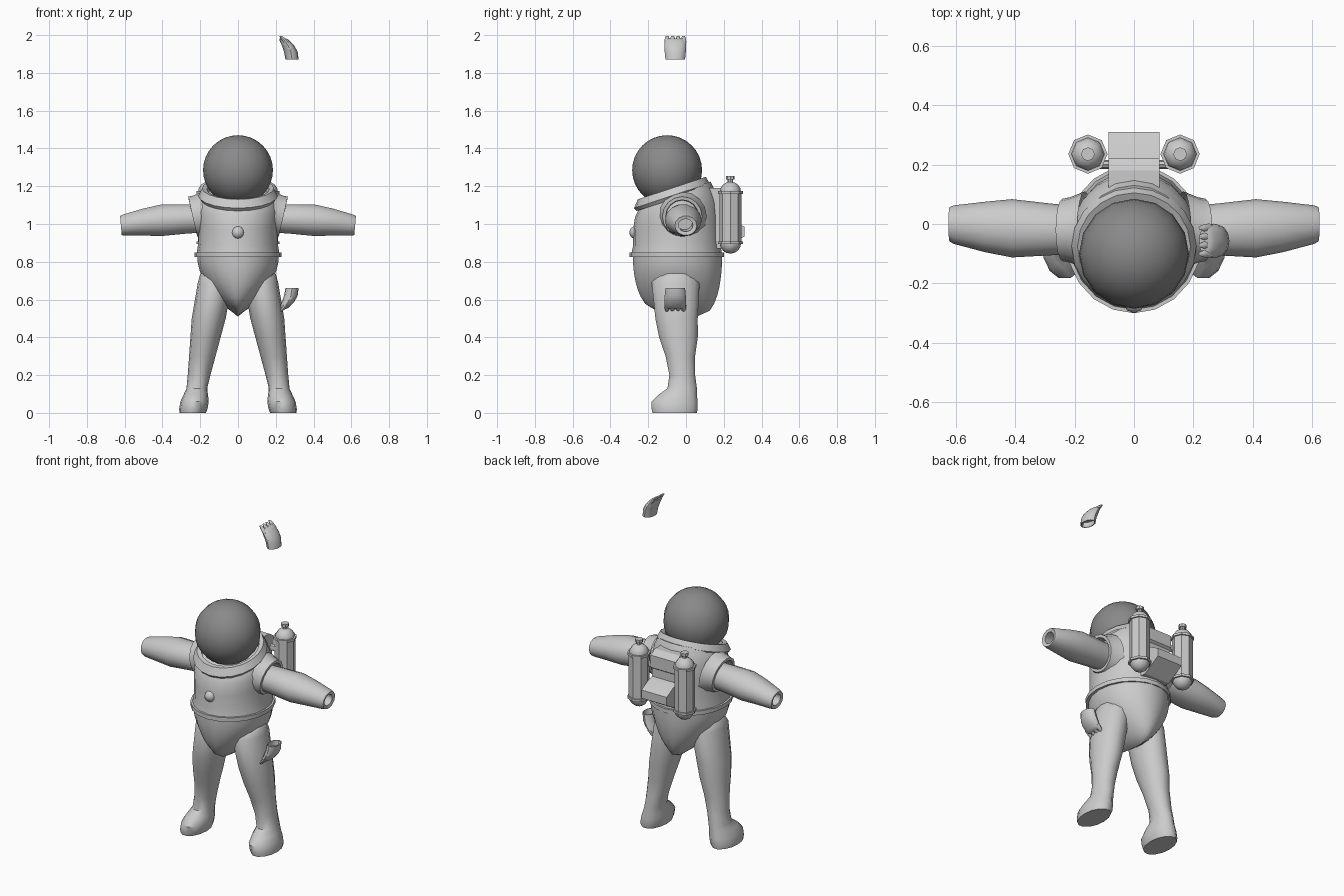
import bpy, bmesh, math
from mathutils import Vector

cube = bpy.data.objects.get("Cube")
if cube:
    bpy.data.objects.remove(cube, do_unlink=True)


def material(name, value):
    made = bpy.data.materials.new(name)
    made.use_nodes = True
    made.diffuse_color = (value, value, value, 1)
    shader = made.node_tree.nodes["Principled BSDF"]
    shader.inputs["Base Color"].default_value = made.diffuse_color
    return made


suit = material("suit grey", .6)
glass = material("helmet dark grey", .25)


def finish(name, bm, colour=suit, angle=40):
    """Turn the mesh into an object with smooth faces and sharp edges."""
    bmesh.ops.recalc_face_normals(bm, faces=bm.faces)
    mesh = bpy.data.meshes.new(name)
    bm.to_mesh(mesh)
    bm.free()
    part = bpy.data.objects.new(name, mesh)
    bpy.context.collection.objects.link(part)
    mesh.materials.append(colour)
    bpy.ops.object.select_all(action='DESELECT')
    part.select_set(True)
    bpy.context.view_layer.objects.active = part
    bpy.ops.object.shade_smooth_by_angle(angle=math.radians(angle))


def loft(name, rings, sides=16, along_x=False, mirror=1, slant=(0, 0), closed=True):
    """Skin elliptical rings of (centre, radius, radius); slant runs from first to last."""
    bm = bmesh.new()
    loops = []
    for index, (centre, wide, deep) in enumerate(rings):
        mix = index / (len(rings) - 1)
        tilt = slant[0] * (1 - mix) + slant[1] * mix
        loop = []
        for step in range(sides):
            turn = math.tau * step / sides
            u, v = wide * math.cos(turn), deep * math.sin(turn)
            offset = (tilt * v, u, v) if along_x else (u, v, tilt * v)
            point = Vector(centre) + Vector(offset)
            point.x *= mirror
            loop.append(bm.verts.new(point))
        loops.append(loop)
    for low, high in zip(loops, loops[1:]):
        for step in range(sides):
            following = (step + 1) % sides
            bm.faces.new((low[step], low[following], high[following], high[step]))
    if closed:
        bm.faces.new(loops[0])
        bm.faces.new(loops[-1])
    finish(name, bm)


def column(name, x, y, bottom, top, radius, sides=8):
    loft(name, [((x, y, z), radius, radius) for z in (bottom, top)], sides)


def ball(name, centre, radius, colour=suit, segments=8):
    bm = bmesh.new()
    bmesh.ops.create_uvsphere(bm, u_segments=segments, v_segments=segments, radius=radius)
    bmesh.ops.translate(bm, verts=bm.verts, vec=Vector(centre))
    finish(name, bm, colour, 60)


# Helmet and chest knob
ball("helmet", (0, -.1, 1.285), .185, glass, 16)
ball("chest_knob", (0, -.265, .955), .035)

# Torso: rings lean forward towards the neck
torso = ((.84, .22, .24), (.9, .21, .23), (1, .21, .23), (1.08, .215, .22),
         (1.13, .205, .2), (1.165, .185, .18))
loft("torso", [((0, -.05, z), wide, deep) for z, wide, deep in torso], 20, slant=(0, .33))

# Raised collar, open around the helmet
collar = ((1.13, .195), (1.15, .21), (1.19, .19), (1.185, .165), (1.12, .155))
loft("collar", [((0, -.075, z), radius, radius - .01) for z, radius in collar],
     20, slant=(.33, .33), closed=False)

# Waist belt
loft("belt", [((0, -.05, z), .23, .25) for z in (.825, .85)], 20)

# Pelvis: a rounded profile narrowing to the crotch
pelvis = []
for step in range(9):
    rise = max(step / 8, .01)
    swell = math.sin(rise * math.pi / 2)
    pelvis.append(((0, -.045, .52 + .31 * rise), .216 * swell ** .8, .24 * swell ** .2))
loft("pelvis", pelvis, 18, slant=(-.12, 0))

# Heights, depth positions and radii of the leg; radii of sleeve and armhole along the arm
leg = ((0, -.06, .07, .12), (.02, -.06, .075, .125), (.06, -.06, .075, .125),
       (.095, -.045, .065, .105), (.13, -.02, .055, .08), (.2, -.02, .06, .07),
       (.3, -.03, .07, .08), (.4, -.04, .08, .105), (.5, -.05, .09, .115),
       (.69, -.055, .09, .13), (.735, -.05, .085, .105), (.755, -.04, .07, .06))
sleeve = ((.19, .08, .076), (.28, .087, .08), (.41, .098, .085), (.5, .085, .073),
          (.605, .065, .057), (.62, .058, .052), (.615, .038, .034), (.52, .042, .038))
armhole = ((.165, .13), (.215, .11), (.24, .105), (.24, .088), (.19, .085))

for mirror, label in ((1, "left"), (-1, "right")):
    # Leg and boot in one skin, spreading towards the ground
    loft(label + "_leg", [((.24 - .17 * z, y, z), wide, deep) for z, y, wide, deep in leg],
         14, mirror=mirror)

    # Flared armhole of the vest
    loft(label + "_armhole", [((x, -.02, 1.04), radius, radius) for x, radius in armhole],
         along_x=True, mirror=mirror, slant=(.2, .25), closed=False)

    # Hollow sleeve drooping to an open cuff
    loft(label + "_sleeve",
         [((x, .08 * x ** 3 - .02, 1.03 - .16 * x ** 3), wide, deep) for x, wide, deep in sleeve],
         14, along_x=True, mirror=mirror, slant=(0, .12))

    # Air tank with domed ends, rims and valve
    x, y = .155 * mirror, .235
    column(label + "_tank", x, y, .9, 1.17, .058)
    for end, z in (("bottom", .9), ("top", 1.167)):
        ball(f"{label}_tank_{end}_dome", (x, y, z), .057)
        column(f"{label}_tank_{end}_rim", x, y, z - .007, z + .007, .066)
    column(label + "_valve_stem", x, y, 1.2, 1.24, .014)
    column(label + "_valve_knob", x, y, 1.235, 1.253, .023)

# Backpack: side profile swept across the back
outline = ((.08, 1.19), (.18, 1.19), (.22, 1.165), (.22, 1.09), (.205, 1.08), (.205, 1.03),
           (.245, 1.02), (.31, .985), (.31, .935), (.2, .87), (.08, .87))
half = .086
bm = bmesh.new()
sheet = bm.faces.new([bm.verts.new((-half, y, z)) for y, z in outline])
swept = bmesh.ops.extrude_face_region(bm, geom=[sheet])["geom"]
bmesh.ops.translate(bm, vec=(2 * half, 0, 0),
                    verts=[item for item in swept if isinstance(item, bmesh.types.BMVert)])
finish("backpack", bm, angle=25)

# Struts from the backpack to the tanks
for label, z in (("lower", .95), ("upper", 1.1)):
    loft(label + "_tank_strut", [((x, .2, z), .015, .02) for x in (-.14, .14)], 8, along_x=True)

# Two loose gloves, the lower one upside down, each curling inwards
palm = ((.03, .026, .042), (0, .03, .046), (0, .035, .052), (.04, .036, .056),
        (.07, .033, .058), (.1, .026, .054), (.11, .018, .046))
finger = ((.09, .015), (.112, .012), (.124, .007))
for label, wrist, up in (("upper", 1.872, 1), ("lower", .66, -1)):
    def bend(rise, y):
        return (.286 - 4 * rise ** 2, y, wrist + up * rise)

    loft(label + "_glove", [(bend(rise, -.057), wide, deep) for rise, wide, deep in palm], 12)
    for number in range(4):
        y = .029 * number - .1
        loft(f"{label}_glove_finger_{number}",
             [(bend(rise, y), radius, radius) for rise, radius in finger], 8)
    ball(label + "_glove_thumb", bend(.055, -.098), .017)
